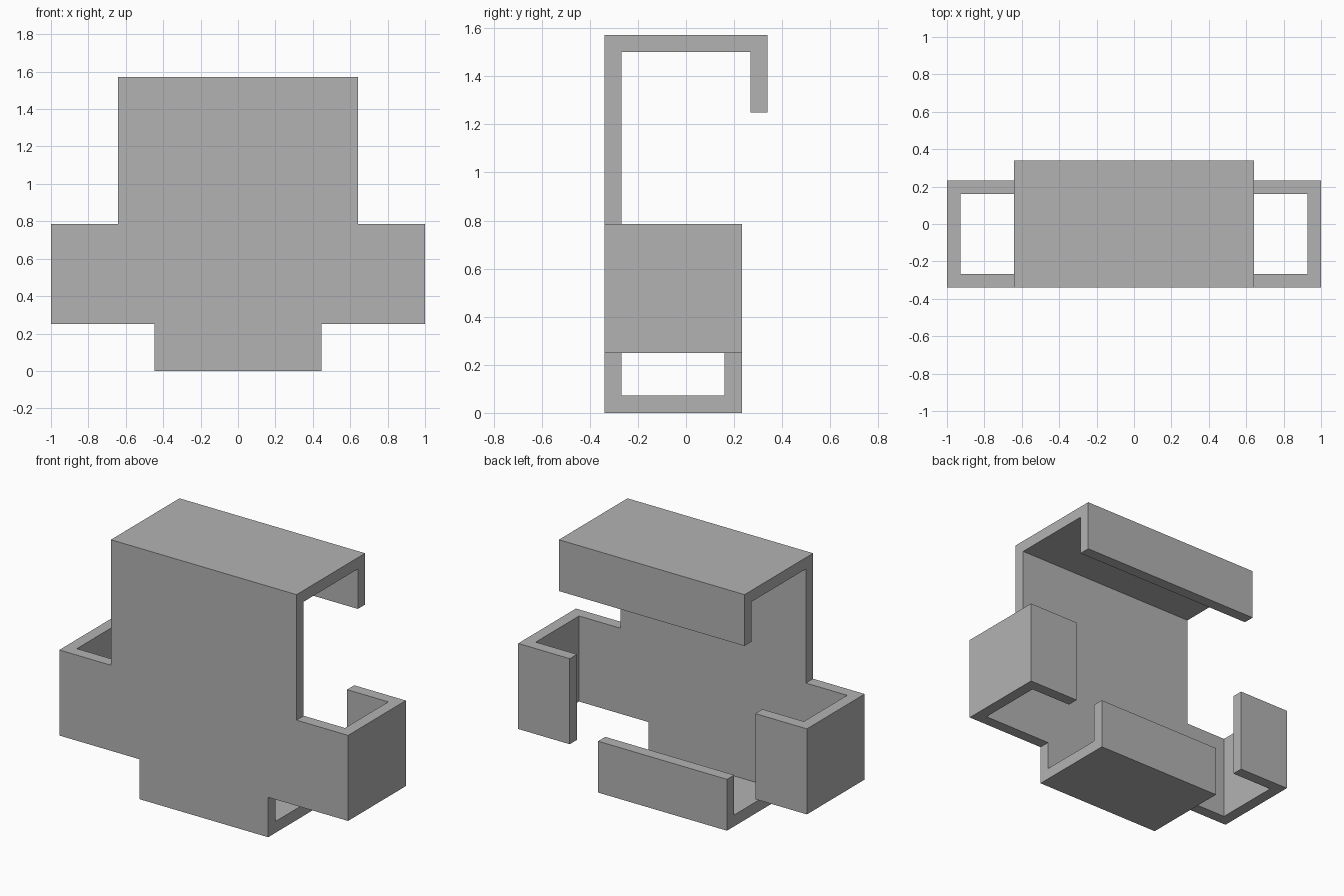
import bpy
import bmesh
from mathutils import Vector

cube = bpy.data.objects.get("Cube")
if cube:
    bpy.data.objects.remove(cube)

U = 1 / 14          # wall thickness, the unit of every measure
FRONT = -4.75       # y of the front sheet

# Plain grey material
grey = bpy.data.materials.new("plain grey")
grey.use_nodes = True
colour = (0.45, 0.45, 0.45, 1)
grey.diffuse_color = colour
grey.node_tree.nodes["Principled BSDF"].inputs["Base Color"].default_value = colour

bm = bmesh.new()

# Cross-shaped front sheet: right half from bottom to top, then mirrored
half = [(6.25, 0), (6.25, 3.5), (14, 3.5), (14, 11), (9, 11), (9, 22)]
outline = half + [(-x, z) for x, z in reversed(half)]
verts = [bm.verts.new(Vector((x, FRONT, z)) * U) for x, z in outline]
bm.faces.new(verts)


def fold(a, b, *steps):
    """Fold successive flaps off the edge a-b, one per step vector."""
    for step in steps:
        offset = Vector(step) * U
        c, d = (bm.verts.new(v.co + offset) for v in (a, b))
        bm.faces.new((b, a, c, d))
        a, b = c, d


# Bottom tray, top hook and the two side clips, each with a return lip
fold(verts[-1], verts[0], (0, 8, 0), (0, 0, 4.5))
fold(verts[5], verts[6], (0, 9.5, 0), (0, 0, -4.5))
fold(verts[2], verts[3], (0, 8, 0), (-5, 0, 0))
fold(verts[8], verts[9], (0, 8, 0), (5, 0, 0))

mesh = bpy.data.meshes.new("folded_bracket")
bm.to_mesh(mesh)
bm.free()
mesh.materials.append(grey)
bracket = bpy.data.objects.new("folded_bracket", mesh)
bpy.context.collection.objects.link(bracket)

# Wall thickness grows inward from the outer sheet
solid = bracket.modifiers.new("wall", 'SOLIDIFY')
solid.thickness = U
solid.offset = -1
solid.use_even_offset = True
